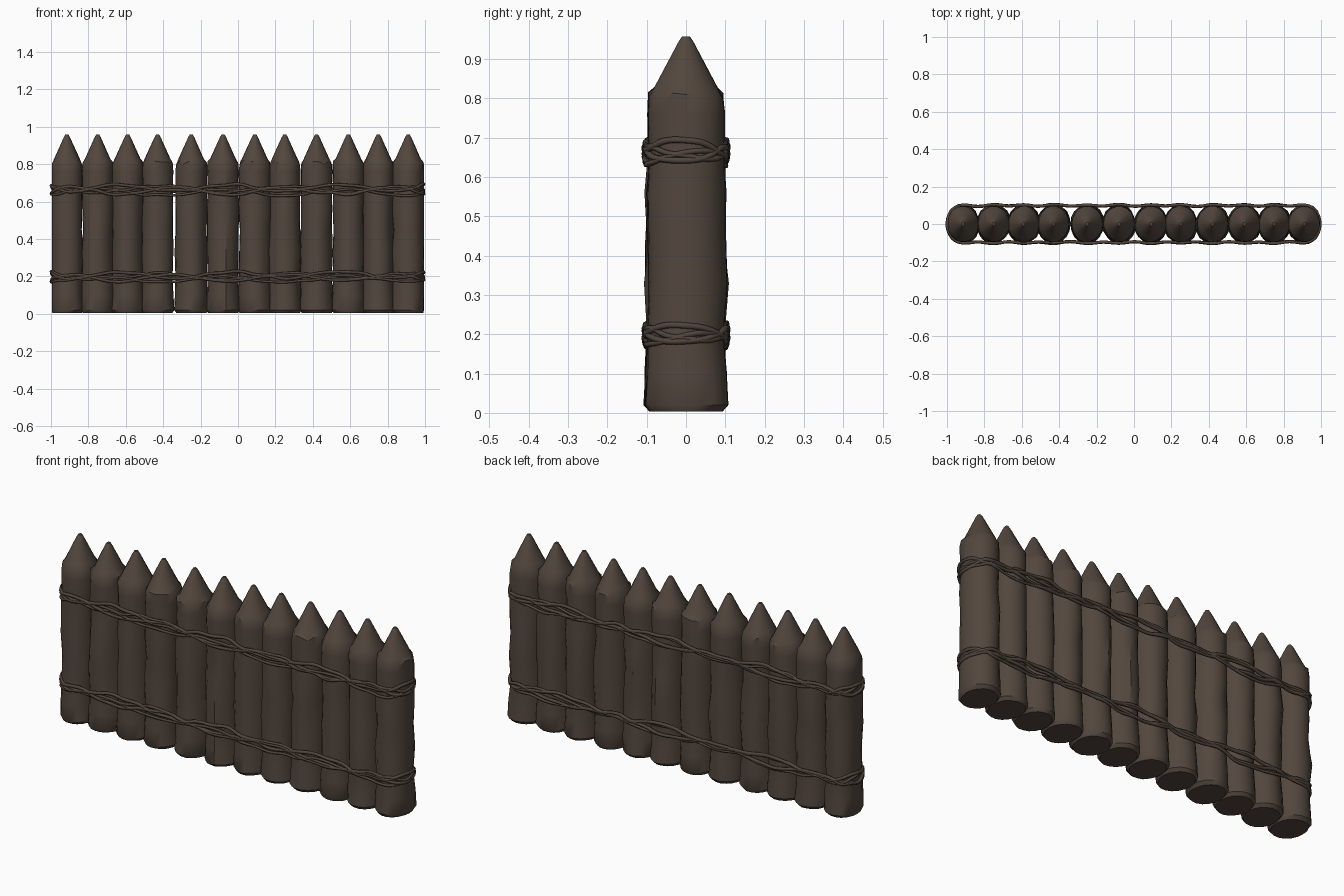
import bpy, bmesh, math, random
from mathutils import Vector

if "Cube" in bpy.data.objects:
    bpy.data.objects.remove(bpy.data.objects["Cube"])

random.seed(4)

def material(name, rgb):
    m = bpy.data.materials.new(name)
    m.diffuse_color = (*rgb, 1)
    m.use_nodes = True
    m.node_tree.nodes["Principled BSDF"].inputs["Base Color"].default_value = m.diffuse_color
    return m

wood = material("dark brown wood", (0.085, 0.062, 0.047))
rope = material("dark brown rope", (0.080, 0.058, 0.044))

XS = [-0.915, -0.75, -0.59, -0.43, -0.25, -0.08, 0.09, 0.25, 0.42, 0.59, 0.75, 0.91]
# height, radius factor, unevenness
PROFILE = [(0.004, 0.94, 0.02), (0.02, 1.07, 0.03), (0.10, 1.03, 0.03), (0.20, 0.98, 0.03),
           (0.33, 1.02, 0.06), (0.45, 0.98, 0.06), (0.56, 1.0, 0.05), (0.66, 0.97, 0.03),
           (0.76, 0.99, 0.02), (0.805, 0.97, 0.02), (0.83, 0.80, 0.02), (0.945, 0.19, 0.0),
           (0.958, 0.10, 0.0)]
SIDES = 18

def post(index, x):
    """Sharpened log lofted from slightly uneven rings."""
    bm = bmesh.new()
    rings = []
    grain = [random.uniform(-0.02, 0.02) for _ in range(SIDES)]
    for z, f, wob in PROFILE:
        p1, p2 = random.uniform(0, 6.28), random.uniform(0, 6.28)
        body = 1 if z < 0.8 else 0
        dy = random.uniform(-0.07, 0.07) * wob * body
        ring = []
        for k in range(SIDES):
            a = 2 * math.pi * k / SIDES
            r = f * (1 + wob * (0.6 * math.sin(2 * a + p1) + 0.5 * math.sin(3 * a + p2)) + grain[k] * body)
            px = max(-0.995, min(0.995, x + 0.085 * r * math.cos(a)))
            zz = z + (random.uniform(-0.012, 0.012) if 0.8 < z < 0.82 else 0)
            ring.append(bm.verts.new((px, 0.099 * r * math.sin(a) + dy, zz)))
        rings.append(ring)
    for lo, hi in zip(rings, rings[1:]):
        for k in range(SIDES):
            j = (k + 1) % SIDES
            bm.faces.new((lo[k], lo[j], hi[j], hi[k]))
    bm.faces.new(rings[0][::-1])
    bm.faces.new(rings[-1])
    me = bpy.data.meshes.new(f"post_{index}")
    bm.to_mesh(me)
    bm.free()
    me.materials.append(wood)
    ob = bpy.data.objects.new(me.name, me)
    bpy.context.collection.objects.link(ob)
    ob.select_set(True)
    bpy.context.view_layer.objects.active = ob

for i, x in enumerate(XS):
    post(i + 1, x)
bpy.ops.object.shade_smooth_by_angle(angle=math.radians(35))

def path_points(out):
    """Closed loop round the fence: both faces and the two rounded ends."""
    pts = []
    mids = [(a + b) / 2 for a, b in zip(XS, XS[1:])]
    stops = sorted(XS + mids)
    for side in (-1, 1):
        for x in (stops if side < 0 else stops[::-1]):
            y = 0.099 if x in XS else 0.091
            pts.append(Vector((x, side * (y + out), 0)))
        cx, sgn = (XS[-1], 1) if side < 0 else (XS[0], -1)
        for a in (-60, -30, 0, 30, 60):
            t = math.radians(a)
            pts.append(Vector((cx + sgn * (0.083 + out * 0.5) * math.cos(t),
                               sgn * (0.099 + out) * math.sin(t), 0)))
    return pts

def strand(name, z, spread, radius, phase, waves):
    """One rope strand that wanders up and down and in and out."""
    cu = bpy.data.curves.new(name, 'CURVE')
    cu.dimensions = '3D'
    cu.bevel_depth = radius
    cu.bevel_resolution = 1
    cu.resolution_u = 4
    pts = path_points(0.002)
    sp = cu.splines.new('BEZIER')
    sp.bezier_points.add(len(pts) - 1)
    sp.use_cyclic_u = True
    for i, (bp, p) in enumerate(zip(sp.bezier_points, pts)):
        t = 2 * math.pi * i / len(pts)
        p.z = z + spread * math.sin(waves * t + phase) + random.uniform(-0.006, 0.006)
        if abs(p.x) < 0.9:
            p.y += math.copysign(0.004 * math.cos(waves * t + phase), p.y)
        bp.co = p
        bp.handle_left_type = bp.handle_right_type = 'AUTO'
    cu.materials.append(rope)
    bpy.context.collection.objects.link(bpy.data.objects.new(name, cu))

# Two lashings of four twisted strands each
for band, z in (("lower", 0.197), ("upper", 0.662)):
    for s in range(4):
        strand(f"{band}_rope_strand_{s + 1}", z + (s - 1.5) * 0.008, 0.017,
               0.0085 if s % 2 else 0.007, s * math.pi / 2, 7 + s % 2)
